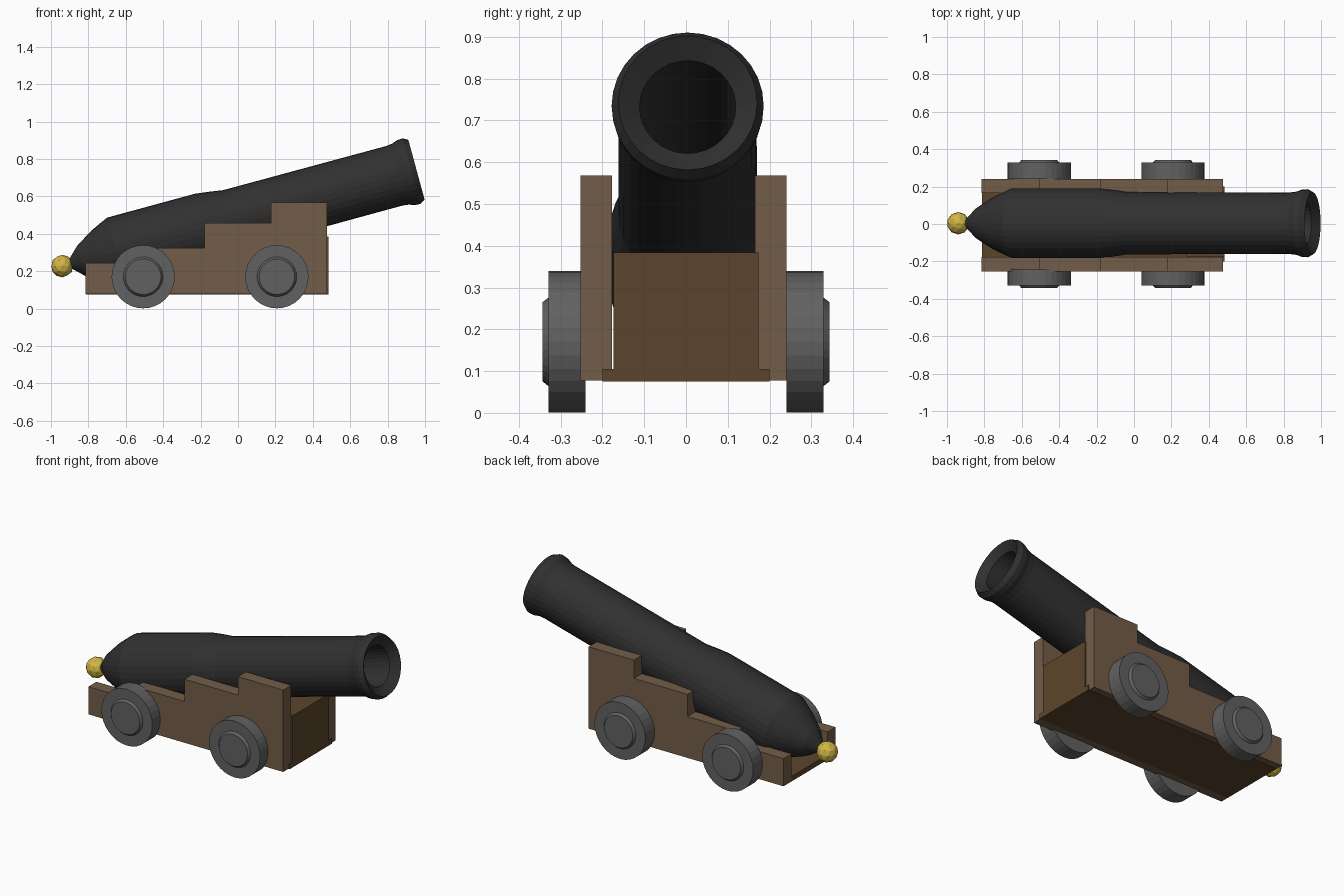
import bpy, bmesh, math
from mathutils import Vector

if "Cube" in bpy.data.objects:
    bpy.data.objects.remove(bpy.data.objects["Cube"])


def material(name, r, g, b):
    m = bpy.data.materials.new(name)
    m.diffuse_color = (r, g, b, 1)
    m.use_nodes = True
    m.node_tree.nodes["Principled BSDF"].inputs["Base Color"].default_value = m.diffuse_color
    return m


IRON = material("dark_iron", 0.03, 0.03, 0.03)
WOOD = material("wood", 0.17, 0.11, 0.065)
DARK_WOOD = material("dark_wood", 0.105, 0.06, 0.025)
STEEL = material("wheel_grey", 0.12, 0.12, 0.12)
BRASS = material("brass", 0.65, 0.47, 0.06)


def finish(name, bm, mat):
    bmesh.ops.recalc_face_normals(bm, faces=bm.faces)
    me = bpy.data.meshes.new(name)
    bm.to_mesh(me)
    bm.free()
    me.materials.append(mat)
    ob = bpy.data.objects.new(name, me)
    bpy.context.collection.objects.link(ob)
    return ob


def lathe(name, profile, origin, axis, sides, mat):
    """Revolve (distance along axis, radius) points around an axis; ends are capped."""
    bm = bmesh.new()
    rings = []
    for t, r in profile:
        rings.append([bm.verts.new((r * math.cos(a), r * math.sin(a), t))
                      for a in (2 * math.pi * i / sides for i in range(sides))])
    for a, b in zip(rings, rings[1:]):
        for i in range(sides):
            j = (i + 1) % sides
            bm.faces.new((a[i], a[j], b[j], b[i]))
    bm.faces.new(rings[0])
    bm.faces.new(rings[-1])
    ob = finish(name, bm, mat)
    ob.rotation_euler = Vector(axis).to_track_quat('Z', 'Y').to_euler()
    ob.location = origin
    return ob


def prism(name, outline, y0, y1, mat):
    """Extrude an x-z outline from y0 to y1."""
    bm = bmesh.new()
    face = bm.faces.new([bm.verts.new((x, y0, z)) for x, z in outline])
    ext = bmesh.ops.extrude_face_region(bm, geom=[face])
    verts = [v for v in ext["geom"] if isinstance(v, bmesh.types.BMVert)]
    bmesh.ops.translate(bm, verts=verts, vec=(0, y1 - y0, 0))
    return finish(name, bm, mat)


def rect(x0, x1, z0, z1):
    return [(x0, z0), (x1, z0), (x1, z1), (x0, z1)]


# Barrel: breech cone, reinforced rear, tapered step, flared muzzle, hollow bore
breech = Vector((-0.94, 0.004, 0.227))
muzzle = Vector((0.955, 0.004, 0.742))
lathe("barrel",
      [(0.03, 0.022), (0.05, 0.03), (0.105, 0.083), (0.2, 0.142), (0.299, 0.187),
       (0.787, 0.187), (0.86, 0.178), (0.937, 0.166), (1.84, 0.165), (1.875, 0.169),
       (1.905, 0.18), (1.935, 0.182), (1.963, 0.166), (1.925, 0.115), (1.0, 0.115)],
      breech, muzzle - breech, 32, IRON)

# Brass knob at the breech
bm = bmesh.new()
bmesh.ops.create_icosphere(bm, subdivisions=2, radius=0.06)
finish("breech_knob", bm, BRASS).location = breech

# Stepped side cheeks
steps = [(-0.815, 0.077), (0.477, 0.077), (0.477, 0.568), (0.177, 0.568),
         (0.177, 0.458), (-0.179, 0.458), (-0.179, 0.325), (-0.505, 0.325),
         (-0.505, 0.243), (-0.815, 0.243)]
prism("left_cheek", steps, -0.253, -0.177, WOOD)
prism("right_cheek", steps, 0.165, 0.241, WOOD)

# Carriage floor and front block
prism("carriage_floor", rect(-0.813, 0.483, 0.075, 0.105), -0.2, 0.2, DARK_WOOD)
prism("front_block", rect(0.28, 0.483, 0.09, 0.384), -0.173, 0.173, DARK_WOOD)

# Wheels with raised bevelled hubs
for side, sign in (("left", -1), ("right", 1)):
    for end, x in (("rear", -0.507), ("front", 0.208)):
        lathe(f"{side}_{end}_wheel",
              [(0.24, 0.169), (0.329, 0.169), (0.329, 0.106), (0.343, 0.095)],
              (x, 0, 0.17), (0, sign, 0), 32, STEEL)
